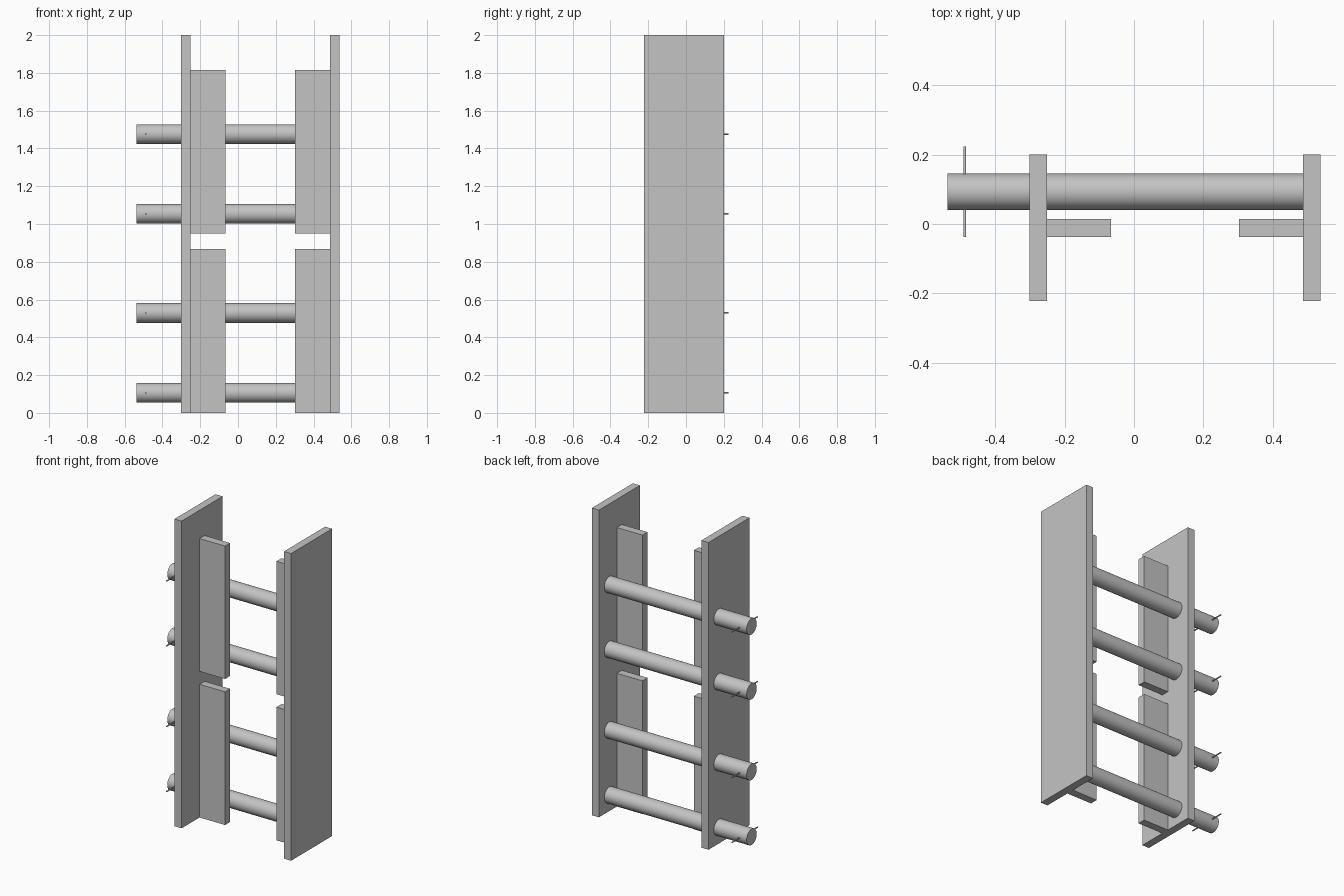
import bpy
import math

if "Cube" in bpy.data.objects:
    bpy.data.objects.remove(bpy.data.objects["Cube"], do_unlink=True)

# Single grey finish
GREY = (0.55, 0.55, 0.55, 1.0)
grey = bpy.data.materials.new("plain_grey")
grey.use_nodes = True
grey.diffuse_color = GREY
grey.node_tree.nodes["Principled BSDF"].inputs["Base Color"].default_value = GREY


def board(name, x, y, z):
    """Box spanning the given (low, high) ranges."""
    spans = (x, y, z)
    bpy.ops.mesh.primitive_cube_add(size=1, location=[(a + b) / 2 for a, b in spans])
    obj = bpy.context.object
    obj.name = name
    obj.scale = [b - a for a, b in spans]
    bpy.ops.object.transform_apply(location=False, rotation=False, scale=True)
    obj.data.materials.append(grey)


def cylinder(name, radius, length, centre, rotation, sides):
    bpy.ops.mesh.primitive_cylinder_add(vertices=sides, radius=radius, depth=length,
                                        location=centre, rotation=rotation)
    obj = bpy.context.object
    obj.name = name
    obj.data.materials.append(grey)
    bpy.ops.object.shade_smooth_by_angle(angle=math.radians(35))


# Tall side panels
PANEL_Y = (-0.222, 0.2)
RIGHT_PANEL = (-0.302, -0.251)
LEFT_PANEL = (0.487, 0.538)
board("right_side_panel", RIGHT_PANEL, PANEL_Y, (0, 2))
board("left_side_panel", LEFT_PANEL, PANEL_Y, (0, 2))

# Upright slats fixed to the inner faces of the panels
SLAT_WIDTH = 0.184
SLAT_Y = (-0.037, 0.015)
for level, span in (("lower", (0, 0.867)), ("upper", (0.951, 1.816))):
    board(level + "_right_slat", (RIGHT_PANEL[1], RIGHT_PANEL[1] + SLAT_WIDTH), SLAT_Y, span)
    board(level + "_left_slat", (LEFT_PANEL[0] - SLAT_WIDTH, LEFT_PANEL[0]), SLAT_Y, span)

# Round rods through the right panel, each held by a thin cross pin
ROD_START, ROD_END, ROD_Y = -0.538, LEFT_PANEL[0], 0.093
for i, z in enumerate((0.106, 0.529, 1.054, 1.476), 1):
    cylinder(f"rod_{i}", 0.052, ROD_END - ROD_START, ((ROD_START + ROD_END) / 2, ROD_Y, z),
             (0, math.pi / 2, 0), 48)
    cylinder(f"rod_pin_{i}", 0.004, 0.262, (-0.488, ROD_Y, z), (math.pi / 2, 0, 0), 16)
